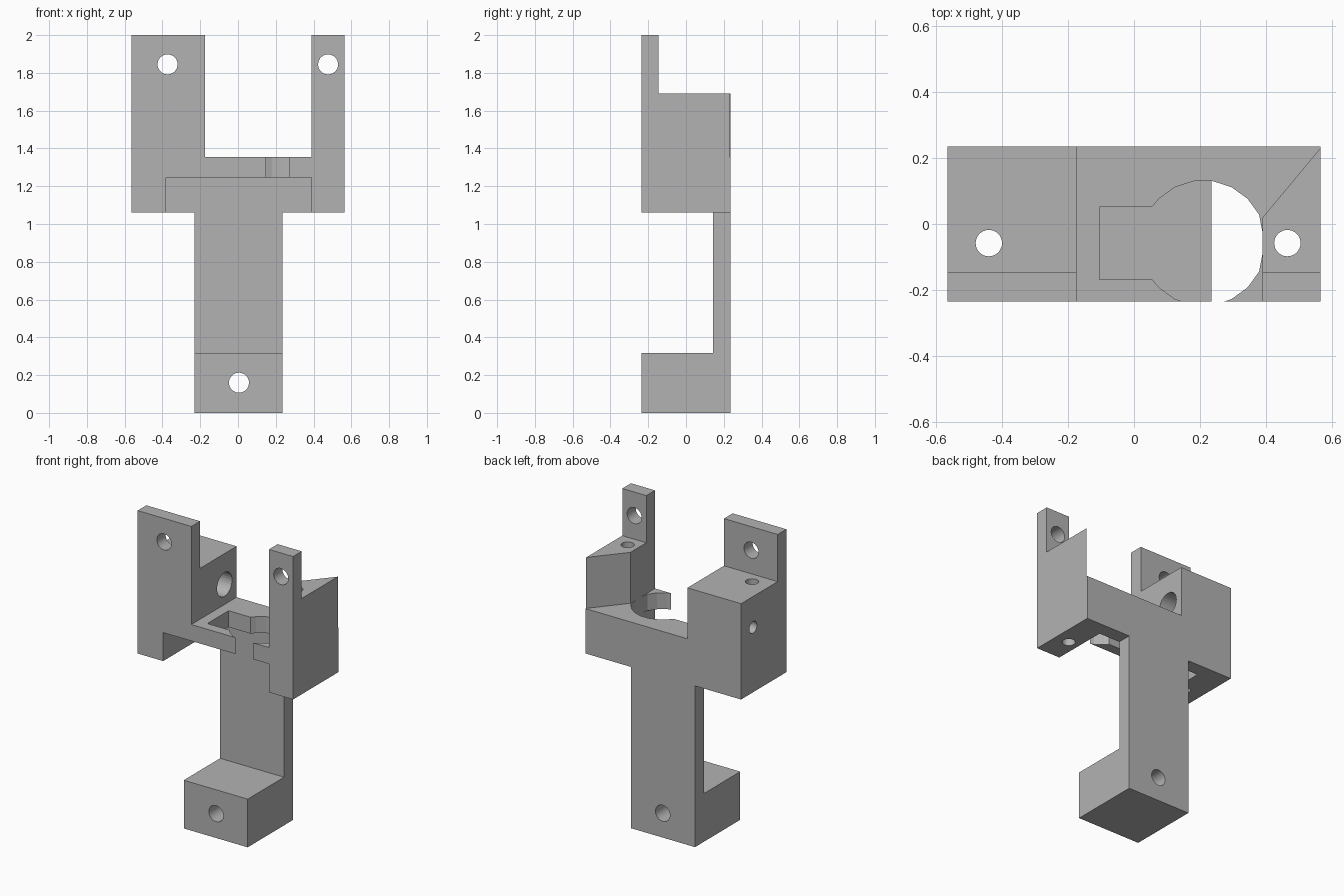
import bpy
import bmesh
from math import cos, sin, pi
from mathutils import Vector

if "Cube" in bpy.data.objects:
    bpy.data.objects.remove(bpy.data.objects["Cube"], do_unlink=True)

grey = bpy.data.materials.new("plain grey")
grey.use_nodes = True
grey.diffuse_color = (0.45, 0.45, 0.45, 1)
grey.node_tree.nodes["Principled BSDF"].inputs["Base Color"].default_value = (0.45, 0.45, 0.45, 1)


def prism(name, outline, axis, start, end):
    """Extrude a 2D outline along x, y or z."""
    place = {
        "x": lambda a, b, d: (d, a, b),
        "y": lambda a, b, d: (a, d, b),
        "z": lambda a, b, d: (a, b, d),
    }[axis]
    bm = bmesh.new()
    face = bm.faces.new([bm.verts.new(place(a, b, start)) for a, b in outline])
    moved = bmesh.ops.extrude_face_region(bm, geom=[face])["geom"]
    verts = [v for v in moved if isinstance(v, bmesh.types.BMVert)]
    bmesh.ops.translate(bm, verts=verts, vec=Vector(place(0, 0, end - start)))
    bmesh.ops.recalc_face_normals(bm, faces=bm.faces)
    mesh = bpy.data.meshes.new(name)
    bm.to_mesh(mesh)
    bm.free()
    mesh.materials.append(grey)
    obj = bpy.data.objects.new(name, mesh)
    bpy.context.collection.objects.link(obj)
    return obj


def rect(a0, a1, b0, b1):
    return [(a0, b0), (a1, b0), (a1, b1), (a0, b1)]


def circle(a, b, r, n=32):
    return [(a + r * cos(2 * pi * i / n), b + r * sin(2 * pi * i / n)) for i in range(n)]


def cut(target, name, outline, axis, start, end):
    cutter = prism(name, outline, axis, start, end)
    cutter.hide_render = True
    mod = target.modifiers.new(name, "BOOLEAN")
    mod.operation = "DIFFERENCE"
    mod.solver = "EXACT"
    mod.object = cutter
    bpy.context.view_layer.objects.active = target
    bpy.ops.object.modifier_apply(modifier=mod.name)
    bpy.data.objects.remove(cutter, do_unlink=True)


# Front silhouette: foot, stem, shoulders and two upright arms
HALF, DEPTH = 0.565, 0.235
arm_r, arm_l, shelf = -0.175, 0.39, 1.355
silhouette = [
    (-0.23, 0), (0.235, 0), (0.235, 1.06), (HALF, 1.06), (HALF, 2), (arm_l, 2),
    (arm_l, shelf), (arm_r, shelf), (arm_r, 2), (-HALF, 2), (-HALF, 1.06), (-0.23, 1.06),
]
bracket = prism("mounting_bracket", silhouette, "y", -DEPTH, DEPTH)

# Open front between foot and shelf, thin tabs on the arms
cut(bracket, "front_recess", rect(-0.38, arm_l, 0.317, 1.247), "y", -0.5, 0.142)
cut(bracket, "tab_step", rect(-1, 1, 1.69, 2.2), "y", -0.145, 0.5)

# Slanted back of the narrow arm
cut(bracket, "arm_chamfer", [(0.365, -0.01), (0.59, 0.26), (0.365, 0.26)], "z", shelf, 1.9)

# Keyhole opening in the shelf
cx, cy, r, n = 0.21, -0.058, 0.19, 20
arc = [(min(cx + r * cos(t), arm_l), cy + r * sin(t))
       for t in (pi + 2 * pi * (i + 0.5) / n for i in range(1, n - 1))
       if abs(sin(t)) > 0.55 or cos(t) > 0]
keyhole = [(-0.105, 0.052), (-0.105, -0.168), (0.055, -0.168)] + arc + [(0.055, 0.052)]
cut(bracket, "keyhole", keyhole, "z", 1.15, 1.45)

# Screw holes front to back through the tabs and the foot
for x, z in ((-0.373, 1.845), (0.477, 1.845), (0.005, 0.16)):
    cut(bracket, "screw_hole", circle(x, z, 0.053), "y", -0.5, 0.5)

# Vertical holes through both arms
for x in (-0.44, 0.465):
    cut(bracket, "arm_hole", circle(x, -0.058, 0.04), "z", 0.9, 1.8)

# Stepped cross hole in the wide arm
cut(bracket, "cross_hole", circle(0.11, 1.487, 0.039), "x", -0.7, -0.1)
cut(bracket, "cross_bore", circle(0.11, 1.487, 0.078), "x", -0.4, -0.1)
